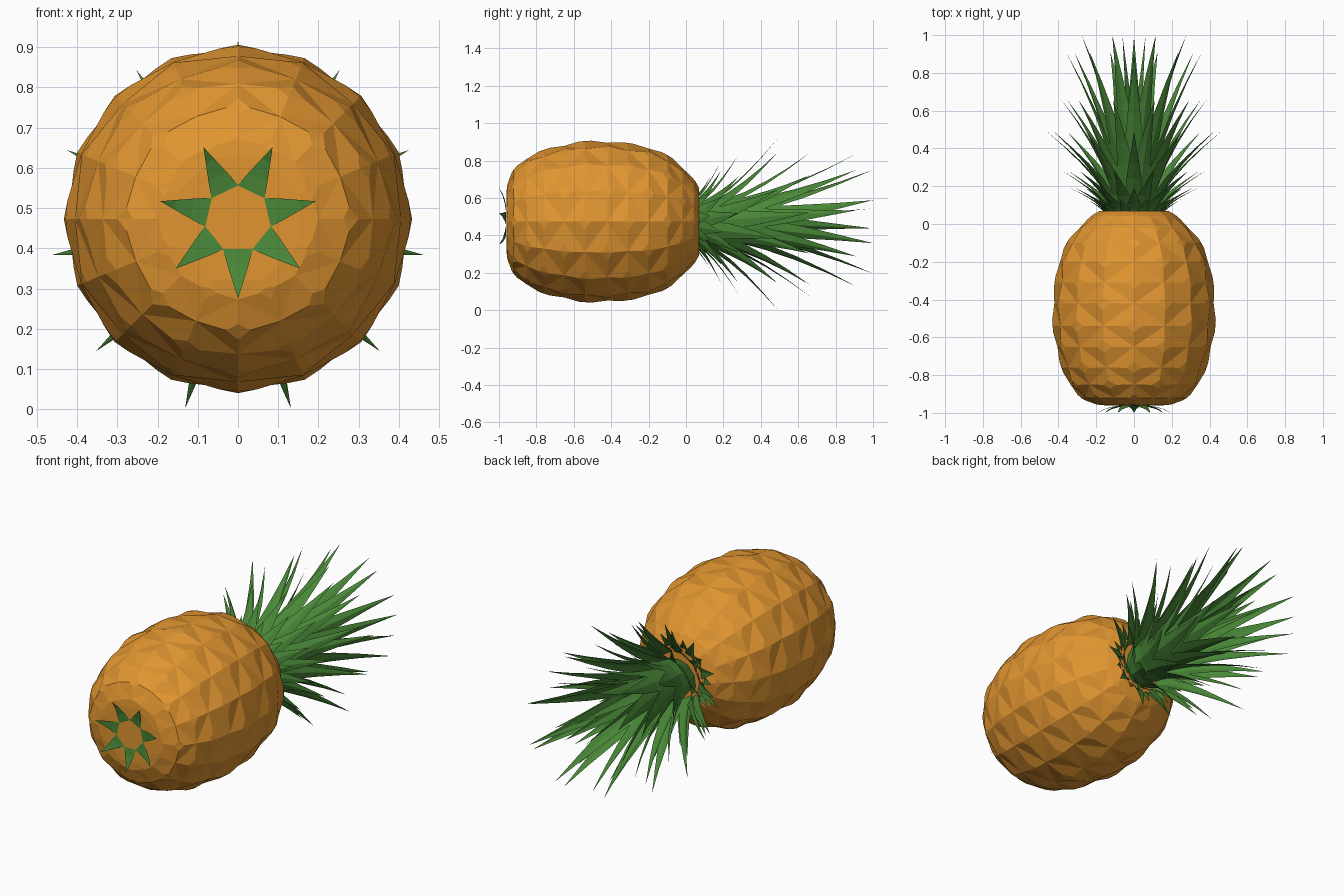
import bpy, bmesh, math
from mathutils import Vector

if "Cube" in bpy.data.objects:
    bpy.data.objects.remove(bpy.data.objects["Cube"])

CZ = 0.473  # height of the fruit axis, which runs along y


def material(name, color):
    m = bpy.data.materials.new(name)
    m.diffuse_color = (*color, 1)
    m.use_nodes = True
    m.node_tree.nodes["Principled BSDF"].inputs["Base Color"].default_value = m.diffuse_color
    return m


ORANGE = material("golden orange", (0.75, 0.30, 0.03))
GREEN = material("leaf green", (0.068, 0.25, 0.04))


def polar(r, a, y, cz=CZ):
    """Point around the fruit axis; angle 0 is straight up."""
    return Vector((r * math.sin(a), y, cz + r * math.cos(a)))


def finish(bm, name, mat):
    me = bpy.data.meshes.new(name)
    bm.to_mesh(me)
    bm.free()
    me.materials.append(mat)
    ob = bpy.data.objects.new(name, me)
    bpy.context.collection.objects.link(ob)
    return ob


# Fruit body: staggered rings of corners, with a raised blunt eye in each diamond
rows = [(-.96, .165), (-.955, .20), (-.92, .285), (-.85, .348), (-.76, .39),
        (-.65, .42), (-.54, .437), (-.42, .437), (-.31, .426), (-.20, .405),
        (-.10, .362), (-.02, .297), (.04, .232), (.07, .18)]
N, LAST = 8, len(rows) - 1
STEP = math.pi / N
bm = bmesh.new()
corner = {}
for j, (y, r) in enumerate(rows):
    k = 1.0 if j in (0, 1, LAST) else 0.965
    for i in range(2 * N):
        if (i + j) % 2:
            corner[i, j] = bm.verts.new(polar(r * k, i * STEP, y))
for j in range(1, LAST):
    y, r = rows[j]
    for i in range(2 * N):
        if (i + j) % 2 == 0:
            ring = [corner[(i - 1) % (2 * N), j], corner[i, j - 1],
                    corner[(i + 1) % (2 * N), j], corner[i, j + 1]]
            mean = sum((v.co for v in ring), Vector()) / 4
            peak = polar(r * 0.978, i * STEP, y)
            top = [bm.verts.new(peak + (v.co - mean) * 0.28) for v in ring]
            for a in range(4):
                b = (a + 1) % 4
                bm.faces.new((ring[a], ring[b], top[b], top[a]))
            bm.faces.new(top)
# Flat ends: gap triangles plus a cap
for j, jn in ((0, 1), (LAST, LAST - 1)):
    cap = [corner[i, j] for i in range(2 * N) if (i + j) % 2]
    for i in range(2 * N):
        if (i + j) % 2 == 0:
            bm.faces.new((corner[(i - 1) % (2 * N), j], corner[i, jn],
                          corner[(i + 1) % (2 * N), j]))
    bm.faces.new(cap)
bmesh.ops.triangulate(bm, faces=bm.faces[:])
bmesh.ops.recalc_face_normals(bm, faces=bm.faces[:])
finish(bm, "fruit_body", ORANGE)


def leaf(bm, a, r0, y0, r1, y1, width, bend, cz, shape):
    """Pointed leaf with a folded midrib, curving out from the axis."""
    side = Vector((math.cos(a), 0, -math.sin(a)))
    prev = None
    for k, w in enumerate(shape):
        t = k / len(shape)
        mid = polar(r0 + (r1 - r0) * t ** bend, a, y0 + (y1 - y0) * t, cz)
        drop = polar(0.15 * width * w, a, 0, 0)  # edges sit below the midrib
        pts = [mid - side * width * w / 2 - drop, mid,
               mid + side * width * w / 2 - drop]
        cur = [bm.verts.new(p) for p in pts]
        if prev:
            for s in (0, 1):
                bm.faces.new((prev[s], prev[s + 1], cur[s + 1], cur[s]))
        prev = cur
    tip = bm.verts.new(polar(r1, a, y1, cz))
    for s in (0, 1):
        bm.faces.new((prev[s], prev[s + 1], tip))


# Crown: count, base radius, base y, tip radius, tip y, width, bend, centre z
crown = [(11, .15, .05, .25, .13, .060, 1.3, .470),
         (11, .14, .05, .34, .19, .075, 1.4, .465),
         (11, .13, .06, .38, .28, .080, 1.4, .465),
         (11, .11, .07, .467, .49, .090, 1.4, .450),
         (11, .10, .08, .39, .66, .100, 1.5, .465),
         (9, .08, .09, .365, .91, .110, 1.5, .470),
         (8, .05, .10, .30, 1.0, .110, 1.5, .473),
         (3, .02, .12, .07, .99, .100, 1.5, .473)]
for n, (count, r0, y0, r1, y1, w, bend, cz) in enumerate(crown):
    bm = bmesh.new()
    for i in range(count):
        # the long ring points straight up; its neighbours sit in the gaps
        a = 2 * math.pi * (i + (0 if n % 2 else 0.5)) / count
        leaf(bm, a, r0, y0, r1, y1, w, bend, cz, (.75, 1, .9, .62, .3))
    finish(bm, f"crown_leaves_{n + 1}", GREEN)

# Base star: seven short pointed leaves spreading over the front end
bm = bmesh.new()
for i in range(7):
    a = math.pi + 2 * math.pi * i / 7
    side = Vector((math.cos(a), 0, -math.sin(a)))
    prev = None
    for r, y, w in ((.075, -.962, .074), (.115, -.968, .052), (.16, -.98, .024)):
        c = polar(r, a, y)
        cur = [bm.verts.new(c - side * w / 2), bm.verts.new(c + side * w / 2)]
        if prev:
            bm.faces.new((prev[0], prev[1], cur[1], cur[0]))
        prev = cur
    bm.faces.new((prev[0], prev[1], bm.verts.new(polar(.198, a, -1.0))))
finish(bm, "base_star_leaves", GREEN)
